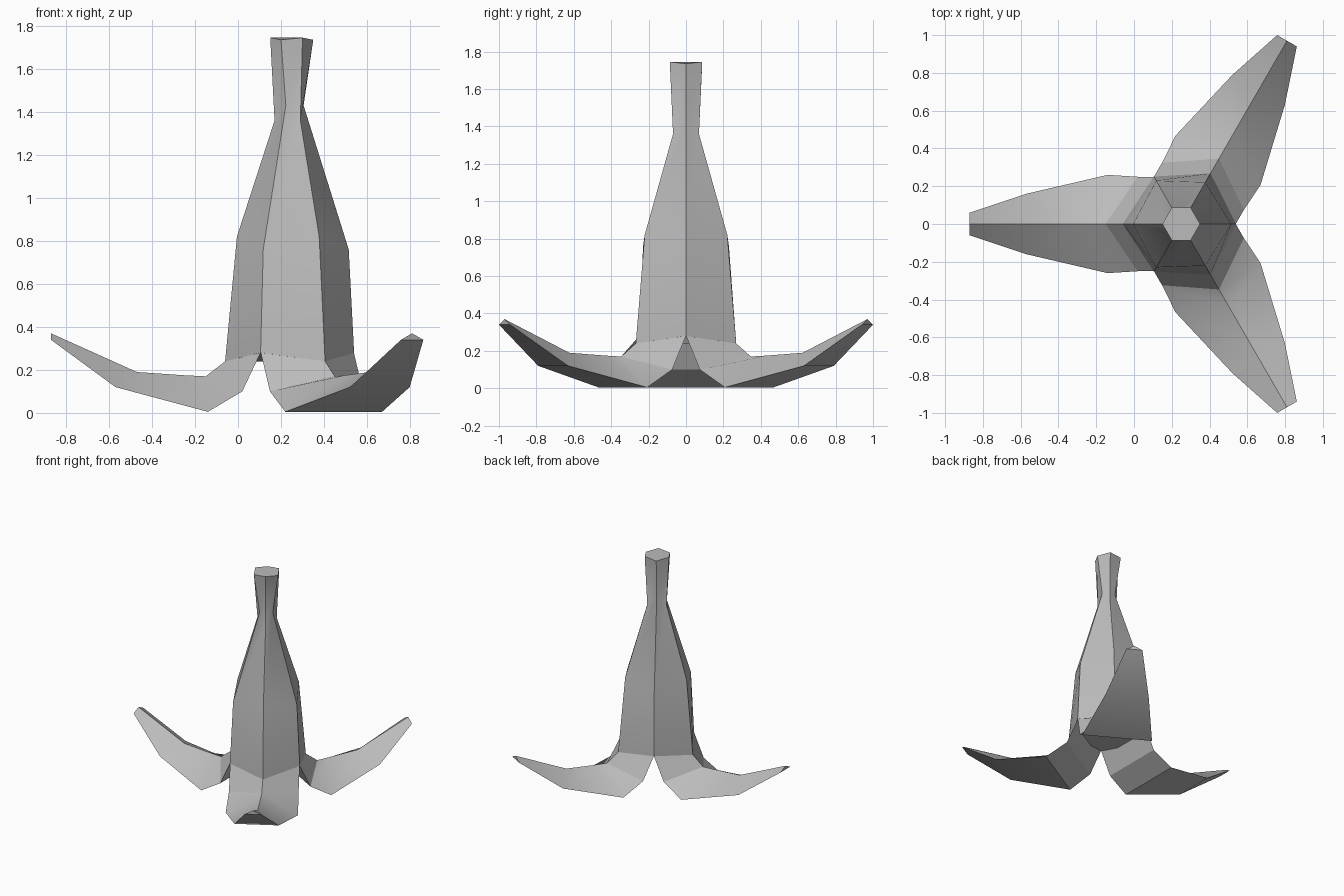
import bpy
import bmesh
import math

cube = bpy.data.objects.get("Cube")
if cube:
    bpy.data.objects.remove(cube, do_unlink=True)

grey = bpy.data.materials.new("peel_grey")
grey.use_nodes = True
grey.diffuse_color = (0.5, 0.5, 0.5, 1)
grey.node_tree.nodes["Principled BSDF"].inputs["Base Color"].default_value = grey.diffuse_color

AXIS_X = 0.25  # upright axis of the peel


def polar(radius, side, z, degrees):
    """Radial and sideways offsets about the peel axis, turned to a direction."""
    a = math.radians(degrees)
    return (AXIS_X + radius * math.cos(a) - side * math.sin(a),
            radius * math.sin(a) + side * math.cos(a), z)


def loft(name, rings):
    """Closed skin through equal rings of points."""
    bm = bmesh.new()
    rows = [[bm.verts.new(p) for p in ring] for ring in rings]
    for a, b in zip(rows, rows[1:]):
        for i in range(len(a)):
            j = (i + 1) % len(a)
            bm.faces.new((a[i], a[j], b[j], b[i]))
    bm.faces.new(rows[0])
    bm.faces.new(rows[-1])
    bmesh.ops.recalc_face_normals(bm, faces=bm.faces)
    mesh = bpy.data.meshes.new(name)
    bm.to_mesh(mesh)
    bm.free()
    mesh.materials.append(grey)
    obj = bpy.data.objects.new(name, mesh)
    bpy.context.collection.objects.link(obj)
    bpy.ops.object.select_all(action="DESELECT")
    obj.select_set(True)
    bpy.context.view_layer.objects.active = obj
    bpy.ops.object.shade_smooth_by_angle(angle=math.radians(25))


# Six-sided body and stalk: (seam radius, seam z, spine radius, spine z)
profile = [(0.29, 0.28, 0.31, 0.24), (0.265, 0.76, 0.255, 0.82),
           (0.055, 1.43, 0.08, 1.36), (0.1, 1.735, 0.1, 1.745)]
body = []
for seam_r, seam_z, spine_r, spine_z in profile:
    body.append([polar(spine_r, 0, spine_z, d) if d % 120 else polar(seam_r, 0, seam_z, d)
                 for d in range(0, 360, 60)])
loft("body_and_stalk", body)

# Peel flaps: (edge radius, half width, edge z, spine radius, spine z)
sections = [(0.145, 0.25, 0.28, 0.31, 0.24), (0.23, 0.25, 0.1, 0.4, 0.17),
            (0.39, 0.26, 0.005, 0.5, 0.175), (0.82, 0.16, 0.12, 0.72, 0.19),
            (1.12, 0.06, 0.34, 1.12, 0.37)]
for name, direction in (("right_flap", 180), ("back_flap", 60), ("front_flap", 300)):
    loft(name, [[polar(r, -w, z, direction), polar(sr, 0, sz, direction), polar(r, w, z, direction)]
                for r, w, z, sr, sz in sections])
